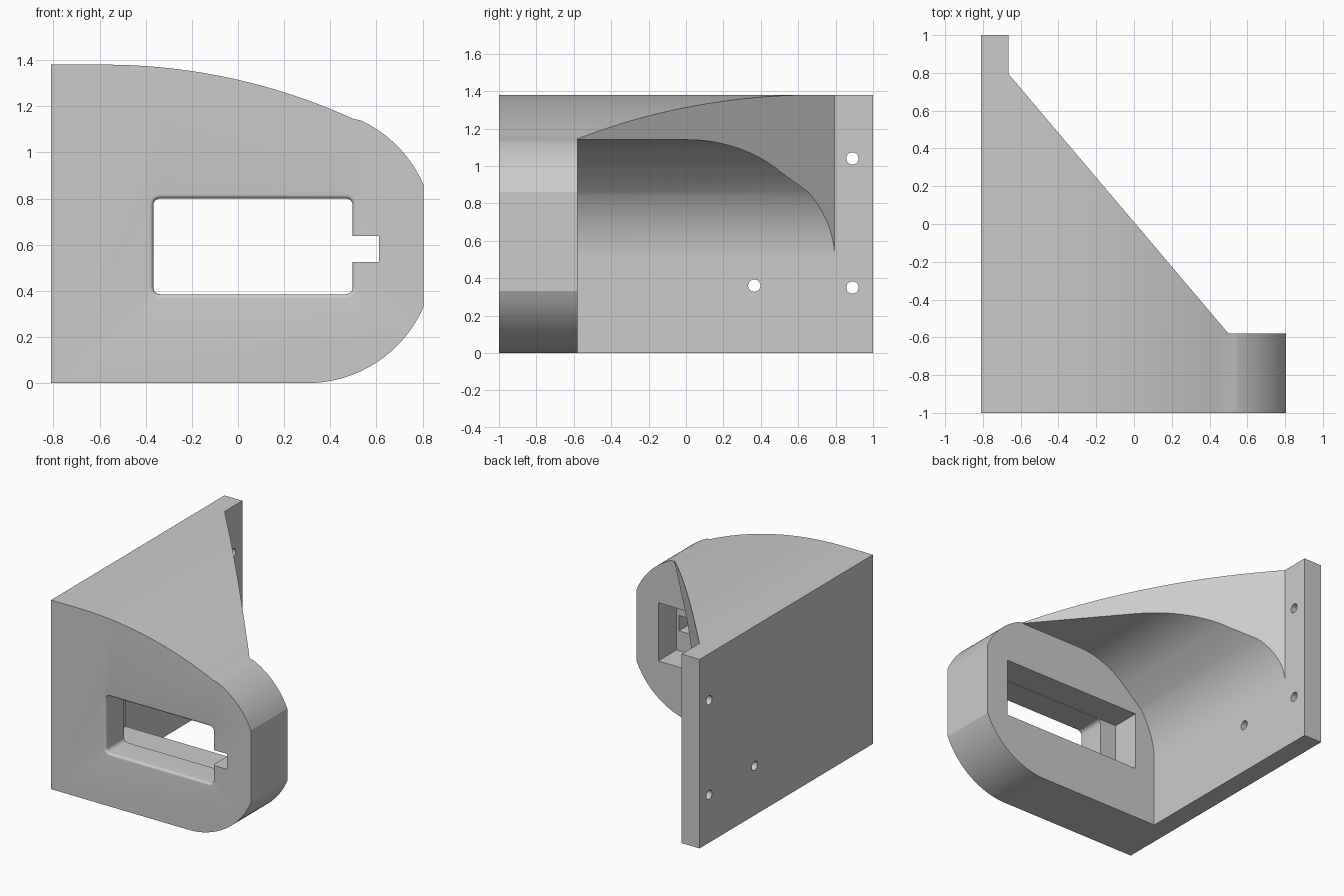
import bpy, bmesh
from math import sin, cos, radians

cube = bpy.data.objects.get("Cube")
if cube:
    bpy.data.objects.remove(cube, do_unlink=True)

grey = bpy.data.materials.new("plain grey")
grey.use_nodes = True
grey.diffuse_color = (0.6, 0.6, 0.6, 1)
grey.node_tree.nodes["Principled BSDF"].inputs["Base Color"].default_value = (0.6, 0.6, 0.6, 1)

LEFT, WALL, RIGHT, TOP = -0.81, -0.665, 0.805, 1.38
FRONT, STEP = -1.0, -0.58


def arc(cx, cz, r, a, b, n=16):
    """Points along a circular arc in the xz plane, angles in degrees."""
    angles = [radians(a + (b - a) * i / n) for i in range(n + 1)]
    return [(cx + r * cos(t), cz + r * sin(t)) for t in angles]


def loft(name, rings):
    """Closed solid through matching rings of 3D points."""
    bm = bmesh.new()
    loops = [[bm.verts.new(p) for p in ring] for ring in rings]
    n = len(loops[0])
    for a, b in zip(loops, loops[1:]):
        for i in range(n):
            j = (i + 1) % n
            bm.faces.new((a[i], a[j], b[j], b[i]))
    bm.faces.new(loops[0])
    bm.faces.new(loops[-1])
    bmesh.ops.recalc_face_normals(bm, faces=bm.faces)
    mesh = bpy.data.meshes.new(name)
    bm.to_mesh(mesh)
    bm.free()
    obj = bpy.data.objects.new(name, mesh)
    bpy.context.collection.objects.link(obj)
    mesh.materials.append(grey)
    return obj


def prism(name, profile, y0, back):
    """Profile extruded along y; back gives the end position at each x."""
    return loft(name, [[(x, y0, z) for x, z in profile],
                       [(x, back(x), z) for x, z in profile]])


def box(name, x0, x1, y0, y1, z0, z1):
    return prism(name, [(x0, z0), (x1, z0), (x1, z1), (x0, z1)], y0, lambda x: y1)


def rounded_rect(x0, x1, z0, z1, r):
    pts = []
    for cx, cz, a in ((x1 - r, z1 - r, 0), (x0 + r, z1 - r, 90),
                      (x0 + r, z0 + r, 180), (x1 - r, z0 + r, 270)):
        pts += arc(cx, cz, r, a, a + 90, 6)
    return pts


def combine(target, other, operation):
    mod = target.modifiers.new(operation.lower(), "BOOLEAN")
    mod.operation, mod.object, mod.solver = operation, other, "EXACT"
    bpy.context.view_layer.objects.active = target
    bpy.ops.object.modifier_apply(modifier=mod.name)
    bpy.data.objects.remove(other, do_unlink=True)


# Outer silhouette: shallow crown blending into the rounded nose
def crown(x):
    d = max(0, x + 0.58)
    return TOP - 2.6 + (2.6 ** 2 - d * d) ** 0.5


crown_xs = [-0.58 + 1.08 * i / 20 for i in range(21)]
crown_pts = [(x, crown(x)) for x in crown_xs]
silhouette = ([(LEFT, 0)] + arc(0.3, 0.55, 0.55, -90, -23.5)
              + arc(0.3, 0.64, 0.55, 23.5, 65) + crown_pts[::-1] + [(LEFT, TOP)])
bracket = prism("bracket", silhouette, FRONT, lambda x: STEP)

# Mounting plate along the side
combine(bracket, box("mounting_plate", LEFT, WALL, STEP, 1, 0, TOP), "UNION")

# Tapering gusset with a hollow curved underside
underside = (arc(WALL + 0.6, 0.5, 0.6, 180, 143) + arc(0, 0.54, 0.6, 135, 90)
             + [(0.5, 1.14)])
section = underside + crown_pts[::-1] + [(WALL, TOP)]
gusset = prism("gusset", section, STEP, lambda x: STEP + (0.5 - x) * 1.375 / 1.165)
combine(bracket, gusset, "UNION")

# Slot through the block with a softened front rim
rings = [[(x, FRONT - 0.05, z) for x, z in rounded_rect(-0.385, 0.515, 0.367, 0.818, 0.045)]]
for i in range(7):
    t = radians(15 * i)
    g = 0.018 * (1 - sin(t))
    y = FRONT + 0.018 * (1 - cos(t))
    rings.append([(x, y, z) for x, z in
                  rounded_rect(-0.367 - g, 0.497 + g, 0.385 - g, 0.8 + g, 0.03 + g)])
rings.append([(x, -0.7, z) for x, z in rounded_rect(-0.367, 0.497, 0.385, 0.8, 0.03)])
combine(bracket, loft("slot_cutter", rings), "DIFFERENCE")

# Side notch and wider rear pocket
combine(bracket, box("notch_cutter", 0.4, 0.61, -1.1, -0.7, 0.525, 0.637), "DIFFERENCE")
combine(bracket, box("pocket_cutter", -0.5, 0.63, -0.79, -0.5, 0.38, 0.805), "DIFFERENCE")

# Screw holes through the plate
for y, z in ((0.365, 0.36), (0.89, 0.35), (0.89, 1.04)):
    ring = arc(y, z, 0.033, 0, 345, 23)
    cutter = loft("hole_cutter", [[(x, p, q) for p, q in ring] for x in (-0.9, -0.6)])
    combine(bracket, cutter, "DIFFERENCE")

# Smooth curves, crisp edges
bpy.ops.object.select_all(action="DESELECT")
bracket.select_set(True)
bpy.context.view_layer.objects.active = bracket
bpy.ops.object.shade_smooth_by_angle(angle=radians(20))
